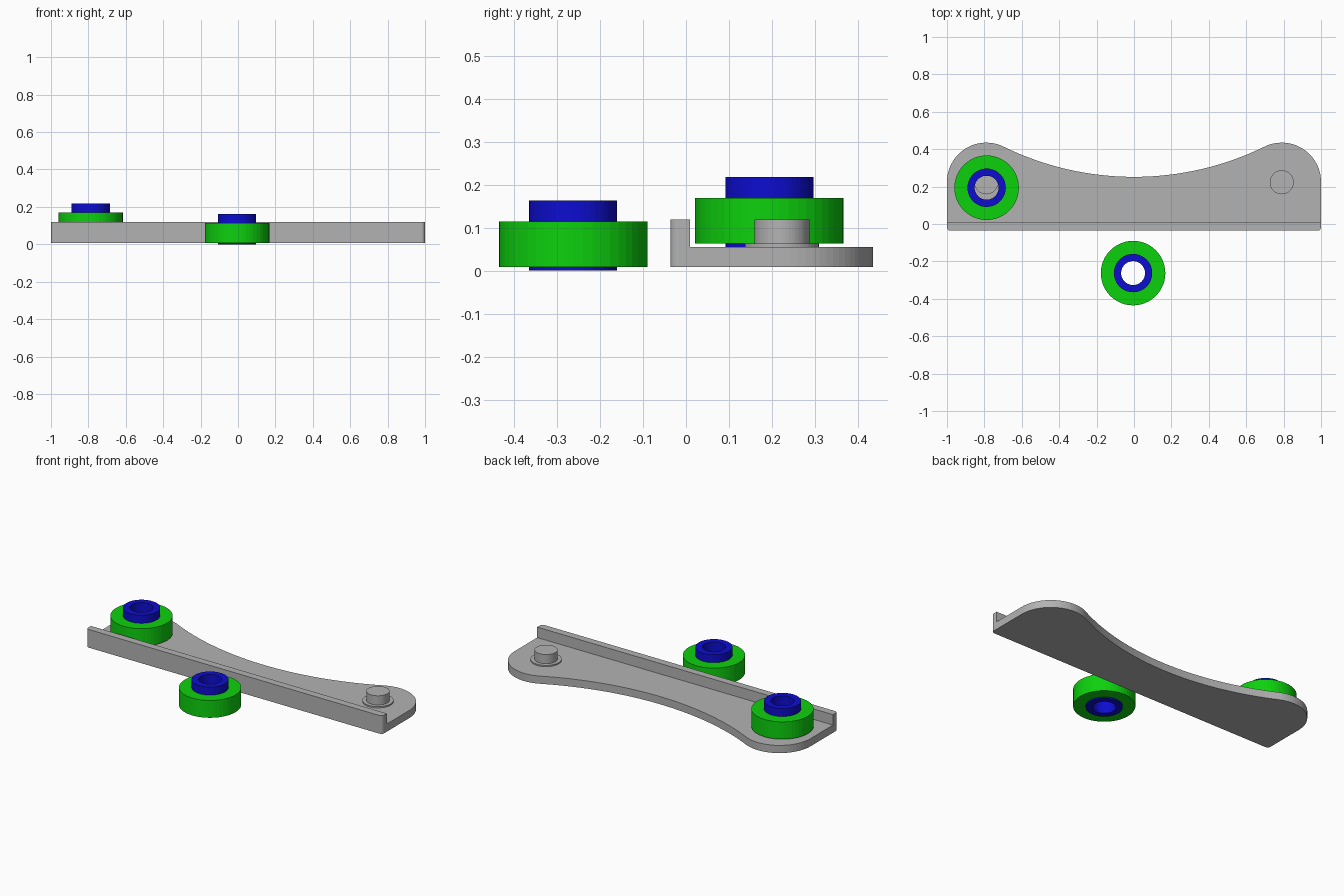
import bpy, bmesh, math

if "Cube" in bpy.data.objects:
    bpy.data.objects.remove(bpy.data.objects["Cube"])

def material(name, rgb):
    m = bpy.data.materials.new(name)
    m.diffuse_color = (*rgb, 1)
    m.use_nodes = True
    m.node_tree.nodes["Principled BSDF"].inputs["Base Color"].default_value = m.diffuse_color
    return m

grey = material("grey", (0.45, 0.45, 0.45))
green = material("green", (0.004, 0.64, 0.004))
blue = material("blue", (0.004, 0.004, 0.64))

def finish(name, bm, mat):
    bmesh.ops.recalc_face_normals(bm, faces=bm.faces)
    me = bpy.data.meshes.new(name)
    bm.to_mesh(me)
    bm.free()
    me.materials.append(mat)
    ob = bpy.data.objects.new(name, me)
    bpy.context.collection.objects.link(ob)
    return ob

def extrude(name, pts, z0, z1, mat):
    bm = bmesh.new()
    f = bm.faces.new([bm.verts.new((x, y, z0)) for x, y in pts])
    r = bmesh.ops.extrude_face_region(bm, geom=[f], use_keep_orig=True)
    for v in r["geom"]:
        if isinstance(v, bmesh.types.BMVert):
            v.co.z = z1
    return finish(name, bm, mat)

def lathe(name, profile, centre, mat, closed=True, n=48):
    """Revolve an (r, z) profile about a vertical axis."""
    bm = bmesh.new()
    rings = [[bm.verts.new((centre[0] + r * math.cos(2 * math.pi * i / n),
                            centre[1] + r * math.sin(2 * math.pi * i / n),
                            centre[2] + z)) for i in range(n)] for r, z in profile]
    pairs = list(zip(rings, rings[1:])) + ([(rings[-1], rings[0])] if closed else [])
    for a, b in pairs:
        for i in range(n):
            j = (i + 1) % n
            bm.faces.new((a[i], a[j], b[j], b[i]))
    if not closed:
        for ring in (rings[0], rings[-1]):
            bm.faces.new(ring)
    return finish(name, bm, mat)

def arc(cx, cy, r, a0, a1, n):
    return [(cx + r * math.cos(a0 + (a1 - a0) * i / n),
             cy + r * math.sin(a0 + (a1 - a0) * i / n)) for i in range(n + 1)]

# Plate outline: rounded front corners, two end lobes, tangent concave back
PX, PY, LOBE = 0.79, 0.225, 0.21
FRONT, DIP, C = -0.036, 0.252, 0.018
d = DIP - PY
R = (PX**2 + d**2 - LOBE**2) / (2 * (LOBE - d))
tangent = math.atan2(DIP + R - PY, -PX)
corner_r = arc(1 - C, FRONT + C, C, -math.pi / 2, 0, 5)
corner_l = [(-x, y) for x, y in reversed(corner_r)]
lobe_r = arc(PX, PY, LOBE, 0, tangent, 24)
lobe_l = [(-x, y) for x, y in reversed(lobe_r)]
dip = arc(0, DIP + R, R, tangent - math.pi, -tangent, 32)[1:-1]
extrude("base_plate", corner_r + lobe_r + dip + lobe_l + corner_l, 0.008, 0.055, grey)

# Front lip
extrude("front_lip", corner_r + [(1, 0.009), (-1, 0.009)] + corner_l, 0.055, 0.119, grey)

# Pins with shoulder washers
for side, sx in (("left", -1), ("right", 1)):
    lathe("pin_" + side, [(0.086, 0.05), (0.086, 0.063), (0.064, 0.063), (0.064, 0.119)],
          (sx * PX, PY - 0.002, 0), grey, closed=False)

# Rollers: green tyre around a blue bushing
def roller(tag, centre):
    lathe("tyre_" + tag, [(0.1025, 0.008), (0.1725, 0.008), (0.1725, 0.114), (0.1025, 0.114)],
          centre, green)
    lathe("bushing_" + tag, [(0.064, 0), (0.1025, 0), (0.1025, 0.163), (0.064, 0.163)],
          centre, blue)

roller("mounted", (-0.788, 0.194, 0.055))
roller("loose", (-0.005, -0.2625, 0))
